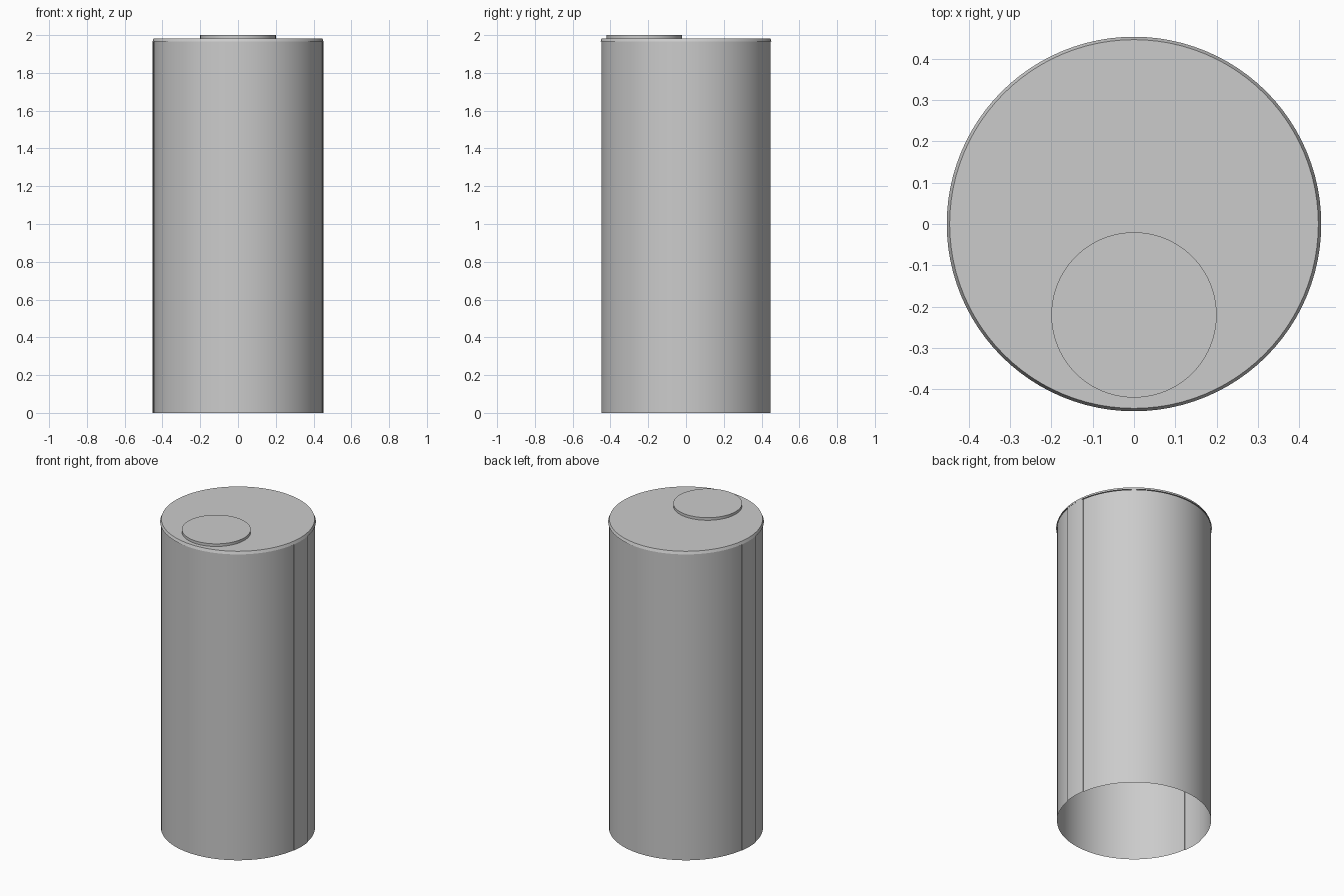
import bpy, bmesh, math

if "Cube" in bpy.data.objects:
    bpy.data.objects.remove(bpy.data.objects["Cube"], do_unlink=True)

grey = bpy.data.materials.new("plain_grey")
grey.use_nodes = True
GREY = (0.6, 0.6, 0.6, 1)
grey.diffuse_color = GREY
grey.node_tree.nodes["Principled BSDF"].inputs["Base Color"].default_value = GREY

BODY_R, STRIP_R, LID_R, LID_TOP_R = 0.448, 0.452, 0.453, 0.446
BODY_TOP, LID_TOP, HEIGHT = 1.966, 1.983, 2.0
HALF_STRIP = math.asin(0.07 / BODY_R)


def finish(name, bm):
    """Turn a bmesh into a smooth-shaded object with sharp edges kept."""
    mesh = bpy.data.meshes.new(name)
    bm.to_mesh(mesh)
    bm.free()
    mesh.materials.append(grey)
    obj = bpy.data.objects.new(name, mesh)
    bpy.context.collection.objects.link(obj)
    bpy.ops.object.select_all(action="DESELECT")
    obj.select_set(True)
    bpy.context.view_layer.objects.active = obj
    bpy.ops.object.shade_smooth_by_angle(angle=math.radians(30))
    return obj


def wall(name, points):
    """Extrude an open plan outline upwards into a thin wall."""
    bm = bmesh.new()
    low = [bm.verts.new((x, y, 0)) for x, y in points]
    high = [bm.verts.new((x, y, BODY_TOP)) for x, y in points]
    for i in range(len(points) - 1):
        bm.faces.new((low[i], low[i + 1], high[i + 1], high[i]))
    return finish(name, bm)


def arc(radius, start, end, steps):
    angles = [start + (end - start) * i / steps for i in range(steps + 1)]
    return [(radius * math.cos(a), radius * math.sin(a)) for a in angles]


def disc(name, r_low, r_high, z_low, z_high, y=0):
    """Shallow round plate with an open underside."""
    bm = bmesh.new()
    bmesh.ops.create_cone(bm, cap_ends=True, segments=96, radius1=r_low,
                          radius2=r_high, depth=z_high - z_low)
    under = [f for f in bm.faces if f.normal.z < -0.9]
    bmesh.ops.delete(bm, geom=under, context="FACES_ONLY")
    bmesh.ops.translate(bm, verts=bm.verts, vec=(0, y, (z_low + z_high) / 2))
    return finish(name, bm)


# Curved body halves and the raised side strips between them
for half, side, turn in (("back", "left", 0), ("front", "right", math.pi)):
    wall("body_" + half, arc(BODY_R, turn + HALF_STRIP, turn + math.pi - HALF_STRIP, 48))
    edges = arc(BODY_R, turn - HALF_STRIP, turn + HALF_STRIP, 1)
    raised = arc(STRIP_R, turn - HALF_STRIP, turn + HALF_STRIP, 8)
    wall("side_strip_" + side, [edges[0]] + raised + [edges[1]])

# Lid with a sloping rim, and the round cap set towards the front
disc("lid", LID_R, LID_TOP_R, BODY_TOP, LID_TOP)
disc("cap", 0.2, 0.2, LID_TOP, HEIGHT, y=-0.22)
